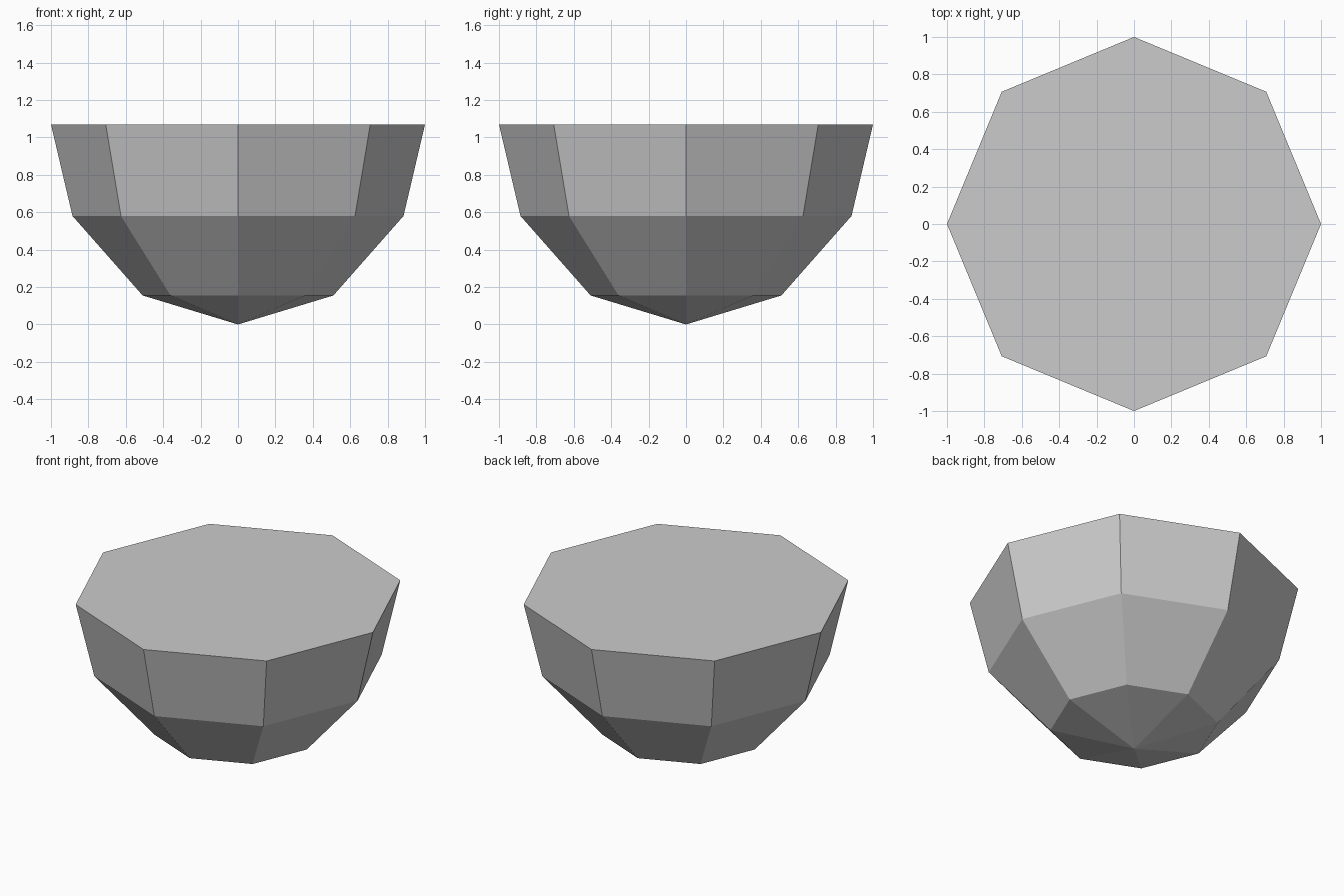
import bpy
import bmesh
from math import cos, sin, pi

cube = bpy.data.objects.get("Cube")
if cube:
    bpy.data.objects.remove(cube, do_unlink=True)

SIDES = 8
RINGS = [(0.51, 0.155), (0.885, 0.58), (1.0, 1.07)]  # radius, height

# Plain grey
grey = bpy.data.materials.new("grey")
grey.use_nodes = True
colour = (0.6, 0.6, 0.6, 1)
grey.diffuse_color = colour
grey.node_tree.nodes["Principled BSDF"].inputs["Base Color"].default_value = colour

# Faceted bowl: pointed base, rising octagonal rings, flat lid
bm = bmesh.new()
tip = bm.verts.new((0, 0, 0))
rings = [[bm.verts.new((r * cos(2 * pi * i / SIDES), r * sin(2 * pi * i / SIDES), z))
          for i in range(SIDES)] for r, z in RINGS]
for i in range(SIDES):
    j = (i + 1) % SIDES
    bm.faces.new((tip, rings[0][j], rings[0][i]))
    for low, high in zip(rings, rings[1:]):
        bm.faces.new((low[i], low[j], high[j], high[i]))
bm.faces.new(rings[-1])
bmesh.ops.recalc_face_normals(bm, faces=bm.faces)

mesh = bpy.data.meshes.new("faceted_bowl")
bm.to_mesh(mesh)
bm.free()
mesh.materials.append(grey)
bpy.context.collection.objects.link(bpy.data.objects.new("faceted_bowl", mesh))
